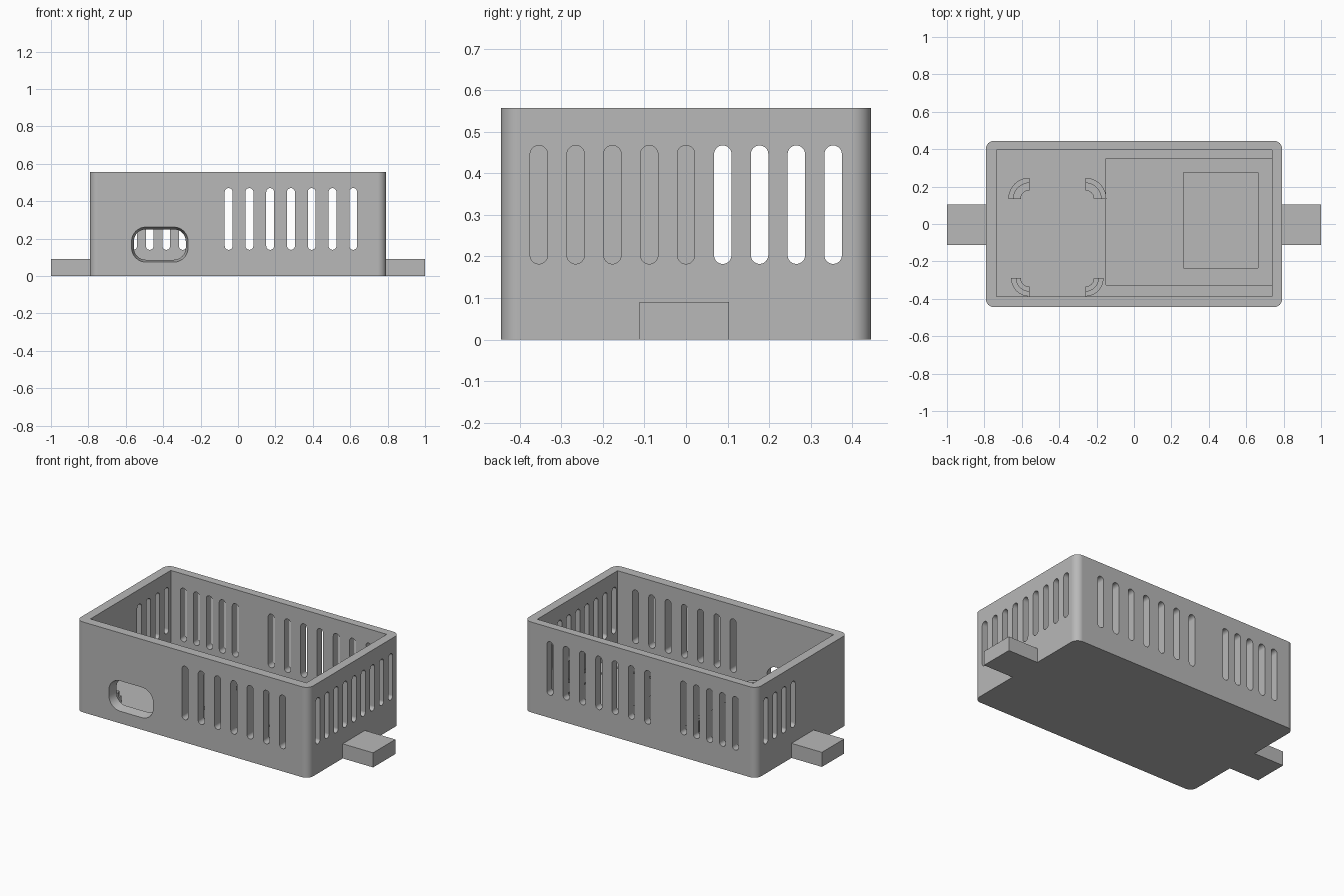
import bpy
import bmesh
from math import cos, sin, pi, radians
from mathutils import Matrix

if "Cube" in bpy.data.objects:
    bpy.data.objects.remove(bpy.data.objects["Cube"], do_unlink=True)

grey = bpy.data.materials.new("plain grey")
grey.use_nodes = True
grey.diffuse_color = (0.48, 0.48, 0.48, 1)
grey.node_tree.nodes["Principled BSDF"].inputs["Base Color"].default_value = grey.diffuse_color


def rounded_rect(cx, cy, w, h, r, seg=8):
    """Outline of a rectangle with rounded corners."""
    pts = []
    for k, (sx, sy) in enumerate([(1, 1), (-1, 1), (-1, -1), (1, -1)]):
        for i in range(seg + 1):
            a = (k + i / seg) * pi / 2
            pts.append((cx + sx * (w / 2 - r) + r * cos(a),
                        cy + sy * (h / 2 - r) + r * sin(a)))
    return pts


def rect(x0, x1, y0, y1):
    return [(x0, y0), (x1, y0), (x1, y1), (x0, y1)]


def add_prism(bm, low, high, z0, z1, matrix=Matrix()):
    """Closed prism from one outline to another."""
    a = [bm.verts.new(matrix @ Matrix.Translation((x, y, z0)).translation) for x, y in low]
    b = [bm.verts.new(matrix @ Matrix.Translation((x, y, z1)).translation) for x, y in high]
    bm.faces.new(a[::-1])
    bm.faces.new(b)
    for i in range(len(a)):
        j = (i + 1) % len(a)
        bm.faces.new((a[i], a[j], b[j], b[i]))


def finish(bm, name):
    bmesh.ops.remove_doubles(bm, verts=bm.verts, dist=1e-5)
    bmesh.ops.recalc_face_normals(bm, faces=bm.faces)
    mesh = bpy.data.meshes.new(name)
    bm.to_mesh(mesh)
    bm.free()
    mesh.materials.append(grey)
    obj = bpy.data.objects.new(name, mesh)
    bpy.context.collection.objects.link(obj)
    return obj


def prism(name, outline, z0, z1):
    bm = bmesh.new()
    add_prism(bm, outline, outline, z0, z1)
    return finish(bm, name)


def select(obj):
    bpy.ops.object.select_all(action='DESELECT')
    obj.select_set(True)
    bpy.context.view_layer.objects.active = obj


def cut(obj, cutter):
    mod = obj.modifiers.new("cut", 'BOOLEAN')
    mod.operation = 'DIFFERENCE'
    mod.solver = 'EXACT'
    mod.object = cutter
    select(obj)
    bpy.ops.object.modifier_apply(modifier=mod.name)
    bpy.data.objects.remove(cutter, do_unlink=True)


def wall(turn):
    """Frame of a wall: local x along it, y up, z outward. 0 is the front."""
    return Matrix.Rotation(radians(turn), 4, 'Z') @ Matrix.Rotation(pi / 2, 4, 'X')


# Tray body with cavity, sunken bay and a shallow pocket in the bay
FLOOR = 0.07
body = prism("case_body", rounded_rect(0, 0, 1.585, 0.89, 0.045), 0, 0.557)
cut(body, prism("cavity", rect(-0.735, 0.738, -0.388, 0.395), FLOOR, 0.7))
cut(body, prism("bay", rect(-0.15, 0.737, -0.325, 0.35), 0.05, 0.2))
cut(body, prism("pocket", rect(0.265, 0.662, -0.235, 0.275), 0.04, 0.2))

# Vent slots and the port opening
long_row = [-0.05 + 0.111 * i for i in range(7)]
short_row = [-0.295 - 0.0885 * i for i in range(5)]
side_row = [0.0885 * i for i in range(-4, 5)]
rows = [
    (0, long_row, 0.14, 0.47, 0.36),
    (180, [-x for x in long_row + short_row], 0.14, 0.47, 0.36),
    (90, side_row, 0.182, 0.467, 0.70),
    (270, [-y for y in side_row[5:]], 0.182, 0.467, 0.70),
]
openings = bmesh.new()
for turn, places, low, high, depth in rows:
    for u in places:
        slot = rounded_rect(u, (low + high) / 2, 0.042, high - low, 0.021)
        add_prism(openings, slot, slot, depth, depth + 0.13, wall(turn))
port = [rounded_rect(-0.418, 0.168, 0.27 + g, 0.155 + g, 0.06 + g / 2) for g in (0, 0.035)]
add_prism(openings, port[0], port[1], 0.37, 0.452, wall(0))
cut(body, finish(openings, "openings"))

select(body)
bpy.ops.object.shade_smooth_by_angle(angle=radians(30))
normals = body.modifiers.new("flat walls", 'WEIGHTED_NORMAL')
normals.keep_sharp = True


# Stepped corner supports for a circuit board
def quarter_ring(cx, cy, sx, sy, r0, r1, seg=10):
    angles = [i / seg * pi / 2 for i in range(seg + 1)]
    outer = [(cx + sx * r1 * cos(a), cy + sy * r1 * sin(a)) for a in angles]
    inner = [(cx + sx * r0 * cos(a), cy + sy * r0 * sin(a)) for a in reversed(angles)]
    return outer + inner


for sx, side in ((-1, "right"), (1, "left")):
    for sy, end in ((-1, "front"), (1, "back")):
        cx = -0.41 + sx * 0.15
        cy = -0.29 if sy < 0 else 0.135
        # The front supports sit right against the wall
        r = 0.097 if sy < 0 else 0.112
        prism(f"{end}_{side}_support_ledge",
              quarter_ring(cx, cy, sx, sy, 0.045, r - 0.028), FLOOR - 0.03, 0.11)
        prism(f"{end}_{side}_support_lip",
              quarter_ring(cx, cy, sx, sy, r - 0.028, r), FLOOR - 0.03, 0.14)

# Mounting tabs at both ends
for name, x0, x1 in (("right_tab", -1, -0.78), ("left_tab", 0.78, 1)):
    prism(name, rect(x0, x1, -0.112, 0.104), 0, 0.09)
